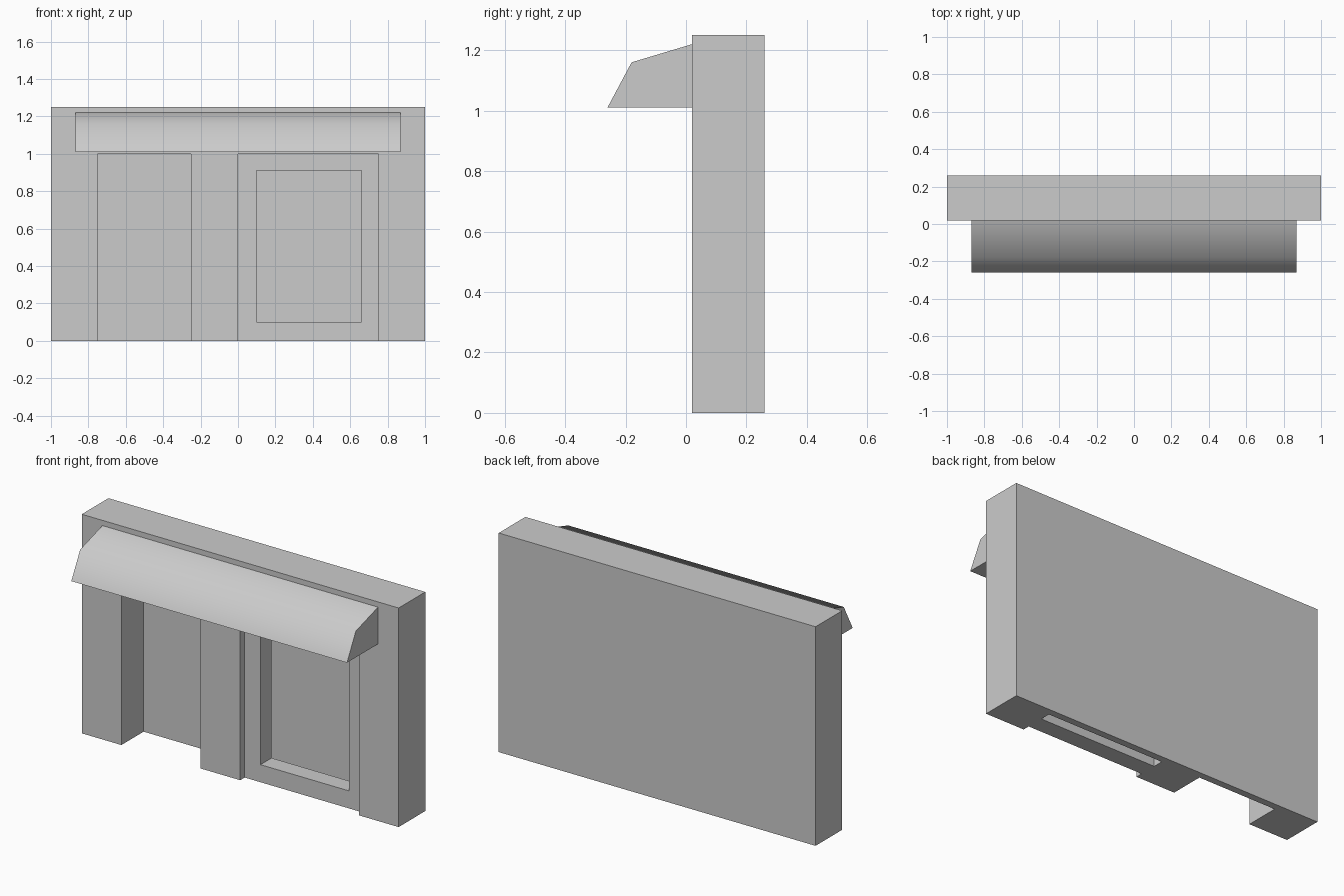
import bpy
import bmesh
import math

cube = bpy.data.objects.get("Cube")
if cube:
    bpy.data.objects.remove(cube, do_unlink=True)

GREY = (0.6, 0.6, 0.6, 1.0)
grey = bpy.data.materials.new("light grey")
grey.use_nodes = True
grey.diffuse_color = GREY
grey.node_tree.nodes["Principled BSDF"].inputs["Base Color"].default_value = GREY


def make_object(name, bm):
    bmesh.ops.recalc_face_normals(bm, faces=bm.faces)
    mesh = bpy.data.meshes.new(name)
    bm.to_mesh(mesh)
    bm.free()
    mesh.materials.append(grey)
    obj = bpy.data.objects.new(name, mesh)
    bpy.context.collection.objects.link(obj)
    return obj


def box(name, xs, ys, zs):
    """Box spanning the given (low, high) range on each axis."""
    bm = bmesh.new()
    bmesh.ops.create_cube(bm, size=1)
    for v in bm.verts:
        v.co = [span[0] if c < 0 else span[1] for c, span in zip(v.co, (xs, ys, zs))]
    return make_object(name, bm)


def extrude_profile(name, profile, half_width):
    """Closed y-z profile swept along x."""
    bm = bmesh.new()
    face = bm.faces.new([bm.verts.new((-half_width, y, z)) for y, z in profile])
    swept = bmesh.ops.extrude_face_region(bm, geom=[face])["geom"]
    verts = [g for g in swept if isinstance(g, bmesh.types.BMVert)]
    bmesh.ops.translate(bm, verts=verts, vec=(2 * half_width, 0, 0))
    return make_object(name, bm)


def activate(obj):
    bpy.ops.object.select_all(action="DESELECT")
    obj.select_set(True)
    bpy.context.view_layer.objects.active = obj


def cut(target, *spans):
    """Cut a box-shaped opening out of the target."""
    cutter = box("opening_cutter", *spans)
    cutter.hide_render = True
    mod = target.modifiers.new("opening", "BOOLEAN")
    mod.operation = "DIFFERENCE"
    mod.solver = "EXACT"
    mod.object = cutter
    activate(target)
    bpy.ops.object.modifier_apply(modifier=mod.name)
    bpy.data.objects.remove(cutter, do_unlink=True)


FRONT, BACK, RECESS = 0.02, 0.26, 0.22

# Wall with a doorway recess and a wider window bay, both open at the ground
wall = box("wall", (-1, 1), (FRONT, BACK), (0, 1.25))
for bay in ((-0.75, -0.25), (0, 0.75)):
    cut(wall, bay, (FRONT - 0.1, RECESS), (-0.1, 1))

# Window frame standing in the bay, with a gap behind it
frame = box("window_frame", (0, 0.75), (0.06, 0.16), (0, 1))
cut(frame, (0.1, 0.66), (0, 0.2), (0.1, 0.91))

# Awning over both bays, rounded by shading across its bend
awning = extrude_profile(
    "awning", [(FRONT, 1.01), (-0.26, 1.01), (-0.18, 1.16), (FRONT, 1.22)], 0.87)
activate(awning)
bpy.ops.object.shade_smooth_by_angle(angle=math.radians(55))
